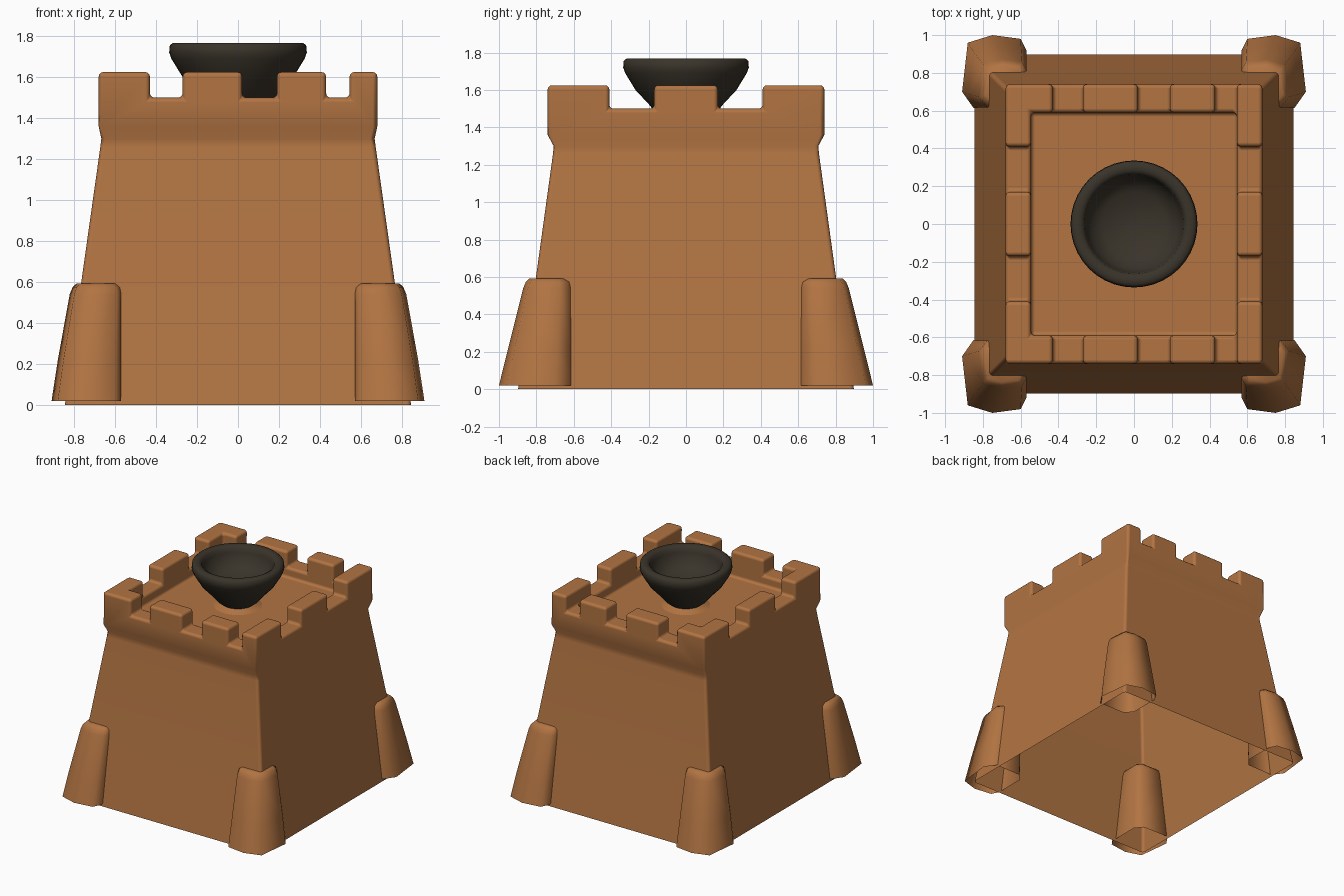
import bpy, bmesh, math

if "Cube" in bpy.data.objects:
    bpy.data.objects.remove(bpy.data.objects["Cube"])


def material(name, rgb):
    m = bpy.data.materials.new(name)
    m.diffuse_color = (*rgb, 1)
    m.use_nodes = True
    m.node_tree.nodes["Principled BSDF"].inputs["Base Color"].default_value = m.diffuse_color
    return m


CLAY = material("clay orange", (0.445, 0.175, 0.055))
IRON = material("dark iron", (0.042, 0.034, 0.023))


def finish(bm, name, mat, angle=40):
    bmesh.ops.recalc_face_normals(bm, faces=bm.faces)
    me = bpy.data.meshes.new(name)
    bm.to_mesh(me)
    bm.free()
    me.materials.append(mat)
    me.shade_smooth()
    me.set_sharp_from_angle(angle=math.radians(angle))
    ob = bpy.data.objects.new(name, me)
    bpy.context.collection.objects.link(ob)
    return ob


def soften(ob, width, segments=3):
    b = ob.modifiers.new("soft edges", 'BEVEL')
    b.width = width
    b.segments = segments
    b.limit_method = 'ANGLE'
    b.angle_limit = math.radians(35)
    b.harden_normals = True


def lathe(name, profile, mat, steps=40):
    bm = bmesh.new()
    vs = [bm.verts.new((r, 0, z)) for r, z in profile]
    es = [bm.edges.new(p) for p in zip(vs, vs[1:])]
    bmesh.ops.spin(bm, geom=vs + es, cent=(0, 0, 0), axis=(0, 0, 1),
                   angle=math.tau, steps=steps)
    bmesh.ops.remove_doubles(bm, verts=bm.verts, dist=1e-4)
    return finish(bm, name, mat, 60)


# Tower: battlement cells stepped up from the roof floor
xs = [-.68, -.545, -.43, -.27, .02, .19, .43, .545, .68]
ys = [-.74, -.59, -.41, -.17, .17, .41, .59, .74]
zs = [1.36, 1.42, 1.50, 1.625]
NX, NY = len(xs) - 1, len(ys) - 1


def level(i, j):
    if not (0 <= i < NX and 0 <= j < NY):
        return 0                                   # outside
    if j in (0, NY - 1):
        return 3 if i in (0, 1, 3, 5, 7) else 2    # front and back merlons
    if i in (0, NX - 1):
        return 3 if j in (1, 3, 5) else 2          # side merlons
    return 1                                       # roof floor


bm = bmesh.new()


def quad(*pts):
    bm.faces.new([bm.verts.new(p) for p in pts])


def riser(a, b, l0, l1):
    for k in range(min(l0, l1), max(l0, l1)):
        quad((*a, zs[k]), (*b, zs[k]), (*b, zs[k + 1]), (*a, zs[k + 1]))


for i in range(NX + 1):
    for j in range(NY + 1):
        here = level(i, j)
        if i < NX and j < NY:
            z = zs[here]
            quad((xs[i], ys[j], z), (xs[i + 1], ys[j], z),
                 (xs[i + 1], ys[j + 1], z), (xs[i], ys[j + 1], z))
        if j < NY:
            riser((xs[i], ys[j]), (xs[i], ys[j + 1]), here, level(i - 1, j))
        if i < NX:
            riser((xs[i], ys[j]), (xs[i + 1], ys[j]), here, level(i, j - 1))
bmesh.ops.remove_doubles(bm, verts=bm.verts, dist=1e-4)
bmesh.ops.recalc_face_normals(bm, faces=bm.faces)
bmesh.ops.dissolve_limit(bm, angle_limit=0.03, verts=bm.verts, edges=bm.edges)

# Flare under the parapet, then sloping walls, open at the bottom
for hx, hy, z in [(.667, .707, 1.30), (.672, .711, 1.26), (.765, .802, .60), (.845, .898, 0)]:
    rim = [e for e in bm.edges if e.is_boundary]
    new = bmesh.ops.extrude_edge_only(bm, edges=rim)["geom"]
    for v in new:
        if isinstance(v, bmesh.types.BMVert):
            v.co = (math.copysign(hx, v.co.x), math.copysign(hy, v.co.y), z)
tower = finish(bm, "tower", CLAY)
soften(tower, .022)

# Corner buttresses: tapered tubes, mirrored to four corners
foot = [(.57, .68), (.62, .62), (.85, .615), (.91, .70), (.88, .96),
        (.75, 1.0), (.60, .98), (.57, .92)]
bm = bmesh.new()
rings = []
for z, kx, ky, inset in [(.02, 1, 1, 0), (.22, .91, .87, 0), (.54, .74, .66, 0),
                         (.575, .72, .64, .06), (.593, .72, .64, .22)]:
    ring = []
    for x, y in foot:
        px, py = .57 + (x - .57) * kx, .62 + (y - .62) * ky
        cx, cy = .57 + .17 * kx, .62 + .19 * ky
        ring.append(bm.verts.new((px + (cx - px) * inset, py + (cy - py) * inset, z)))
    rings.append(ring)
for a, b in zip(rings, rings[1:]):
    for k in range(8):
        n = (k + 1) % 8
        bm.faces.new((a[k], a[n], b[n], b[k]))
bm.faces.new(rings[-1])
buttress = finish(bm, "corner_buttresses", CLAY, 75)
buttress.modifiers.new("four corners", 'MIRROR').use_axis = (True, True, False)

# Bowl and the flared foot it stands on
lathe("bowl_foot", [(.18, 1.418), (.15, 1.43), (.12, 1.445), (.10, 1.47)], CLAY)
lathe("bowl", [(0, 1.43), (.11, 1.435), (.155, 1.47), (.20, 1.525), (.27, 1.60),
               (.325, 1.69), (.336, 1.72), (.333, 1.755), (.318, 1.768),
               (.285, 1.768), (.265, 1.755), (.258, 1.72), (.235, 1.65),
               (.17, 1.60), (0, 1.58)], IRON)
